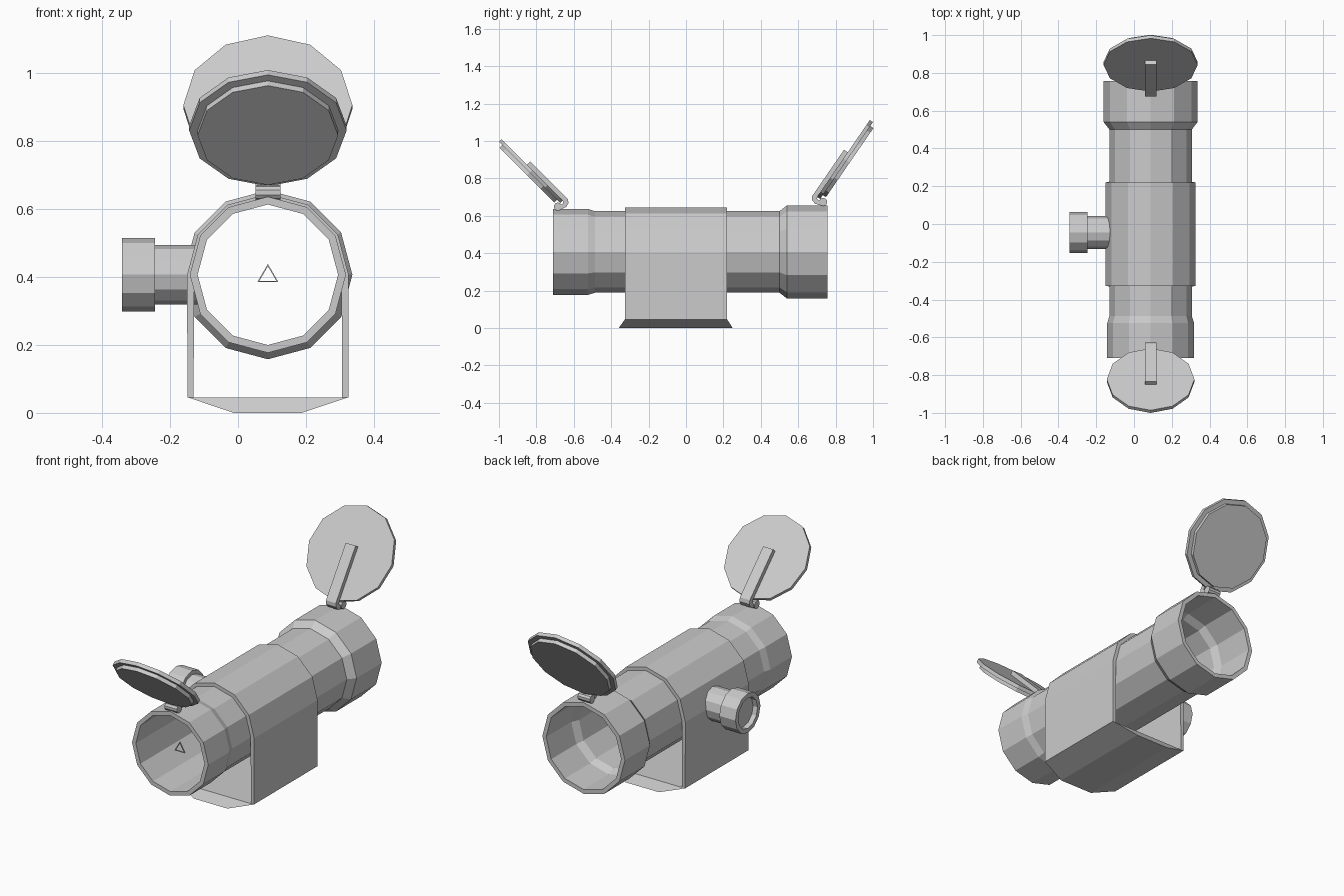
import bpy, bmesh
from math import cos, sin, tau, radians
from mathutils import Vector, Matrix

if "Cube" in bpy.data.objects:
    bpy.data.objects.remove(bpy.data.objects["Cube"])

CX, CZ = 0.088, 0.407          # bore axis of the sight


def finish(name, bm):
    bmesh.ops.recalc_face_normals(bm, faces=bm.faces)
    me = bpy.data.meshes.new(name)
    bm.to_mesh(me)
    bm.free()
    ob = bpy.data.objects.new(name, me)
    bpy.context.collection.objects.link(ob)
    return ob


def lathe(name, profile, origin, axis, first, sides=12, closed=False):
    """Revolve (radius, height) points about axis; one corner points along first."""
    a, f = Vector(axis).normalized(), Vector(first).normalized()
    s, o = a.cross(f), Vector(origin)
    bm = bmesh.new()
    rings = []
    for r, h in profile:
        rings.append([bm.verts.new(o + a * h + (f * cos(tau * k / sides) + s * sin(tau * k / sides)) * r)
                      for k in range(sides)])
    pairs = list(zip(rings, rings[1:]))
    if closed:
        pairs.append((rings[-1], rings[0]))
    else:
        bm.faces.new(rings[0])
        bm.faces.new(rings[-1])
    for p, q in pairs:
        for k in range(sides):
            j = (k + 1) % sides
            bm.faces.new((p[k], p[j], q[j], q[k]))
    return finish(name, bm)


def prism(name, outline, start, end):
    """Extrude a 3D outline by moving it from offset start to offset end."""
    bm = bmesh.new()
    lo = [bm.verts.new(Vector(p) + Vector(start)) for p in outline]
    hi = [bm.verts.new(Vector(p) + Vector(end)) for p in outline]
    bm.faces.new(lo)
    bm.faces.new(hi)
    n = len(lo)
    for k in range(n):
        j = (k + 1) % n
        bm.faces.new((lo[k], lo[j], hi[j], hi[k]))
    return finish(name, bm)


Y, Z = (0, 1, 0), (0, 0, 1)

# Hollow main tube with a small front collar and a wide rear collar
lathe("main_tube", [
    (0.23, -0.71), (0.23, -0.525), (0.218, -0.487), (0.218, 0.50),
    (0.249, 0.54), (0.249, 0.756), (0.226, 0.756), (0.226, 0.54),
    (0.207, 0.50), (0.207, -0.71)], (CX, 0, CZ), Y, Z, closed=True)

# Floating triangular aiming mark
lathe("aiming_mark", [(0.036, -0.628), (0.036, -0.622), (0.029, -0.622), (0.029, -0.628)],
      (CX, 0, CZ - 0.004), Y, Z, sides=3, closed=True)

# Saddle: arch over the tube with two straight legs
arch = lambda r: [(CX + r * cos(tau * k / 12), 0, CZ + r * sin(tau * k / 12)) for k in range(7)]
outer, inner = arch(0.238), arch(0.217)
foot = 0.046
saddle = ([(CX + 0.237, 0, foot)] + outer + [(CX - 0.237, 0, foot), (CX - 0.219, 0, foot)]
          + inner[::-1] + [(CX + 0.219, 0, foot)])
prism("saddle", saddle, (0, -0.327, 0), (0, 0.22, 0))

# Base: narrows sideways and flares lengthwise towards the bottom
bm = bmesh.new()
for hx, y0, y1, z in ((0.237, -0.327, 0.22, foot), (0.1, -0.36, 0.25, 0.0)):
    for sx, y in ((-1, y0), (1, y0), (1, y1), (-1, y1)):
        bm.verts.new((CX + sx * hx, y, z))
bmesh.ops.convex_hull(bm, input=bm.verts)
bmesh.ops.dissolve_limit(bm, angle_limit=0.01, verts=bm.verts, edges=bm.edges)
finish("base", bm)

# Side adjustment knob with recessed end
lathe("side_knob", [(0.087, 0.12), (0.087, 0.245), (0.108, 0.245), (0.108, 0.342),
                    (0.083, 0.342), (0.083, 0.315)], (0, -0.045, CZ), (-1, 0, 0), Z)


def flip_cap(label, direction, angle, r, cy, cz):
    """Open lens cap: disc with plug, hinge arm on the outside and hinge pin."""
    u = Vector((0, direction * cos(angle), sin(angle)))
    n = Vector((0, -direction * sin(angle), cos(angle)))
    c = Vector((CX, cy, cz))
    t, plug = 0.02, r - 0.025
    lathe(label + "_cap", [(r, 0), (r, -t), (plug, -t), (plug, -2 * t)], c, n, u)
    hook = [(0.04, -0.002), (0.04, 0.024), (-r - 0.012, 0.024), (-r - 0.03, 0.012),
            (-r - 0.037, -0.012), (-r - 0.025, -0.045), (-r - 0.003, -0.04),
            (-r - 0.012, -0.014), (-r - 0.006, -0.002)]
    prism(label + "_cap_arm", [c + u * a + n * b for a, b in hook], (-0.03, 0, 0), (0.03, 0, 0))
    pin = c + u * (-r - 0.004) + n * -0.042
    lathe(label + "_hinge_pin", [(0.022, -0.037), (0.022, 0.037)], pin, (1, 0, 0), Z, sides=10)


flip_cap("front", -1, radians(45), 0.232, -0.822, 0.846)
flip_cap("rear", 1, radians(55.5), 0.249, 0.842, 0.907)
